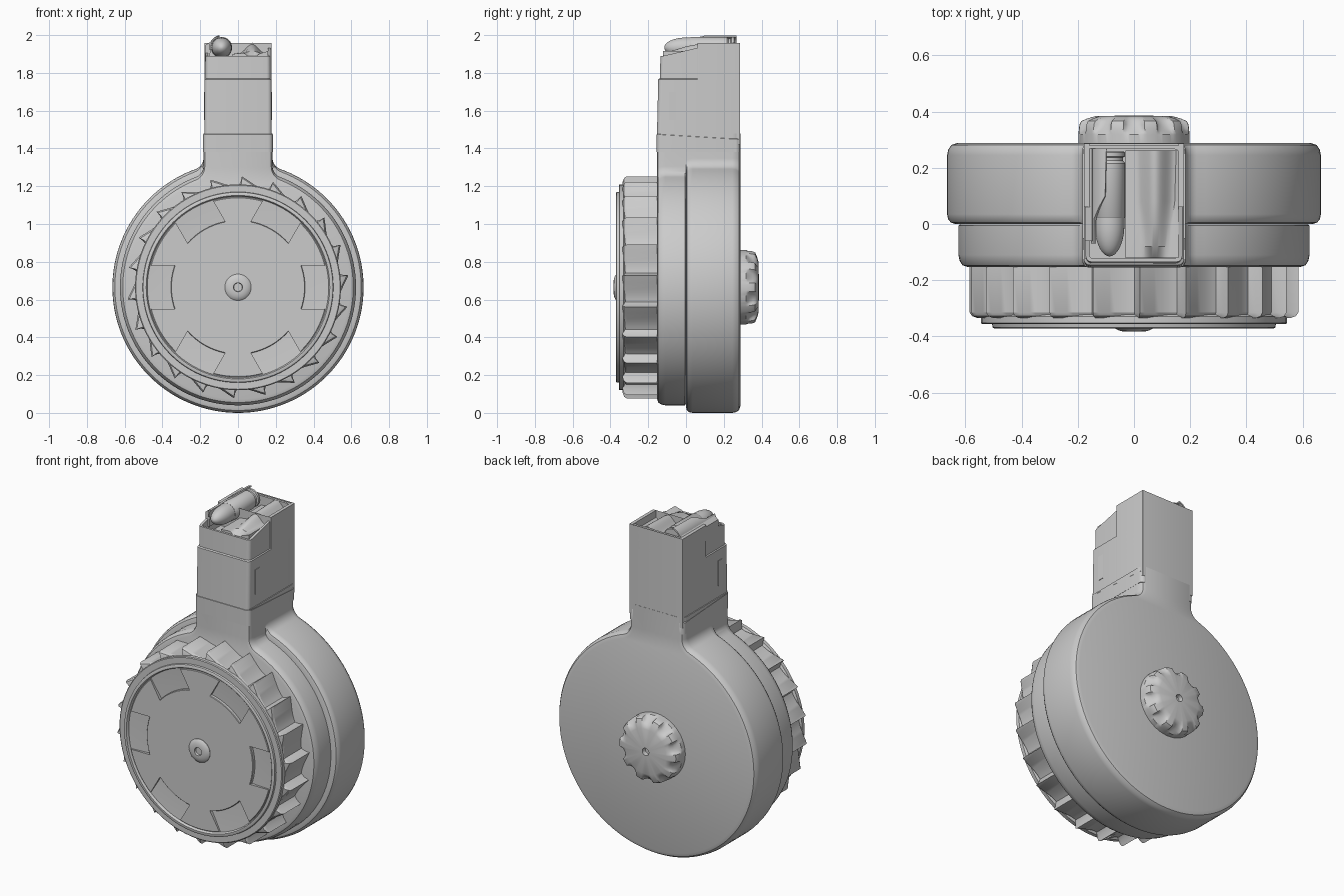
import bpy, bmesh
from math import sin, cos, pi, tau, sqrt, atan2, radians

if "Cube" in bpy.data.objects:
    bpy.data.objects.remove(bpy.data.objects["Cube"])

CZ = 0.665  # height of the drum axis


def loft(name, rings, caps=True, angle=35, closed=False):
    """Skin equal-length closed rings; closed joins the last ring to the first."""
    bm = bmesh.new()
    vs = [[bm.verts.new(p) for p in ring] for ring in rings]
    n = len(rings[0])
    pairs = list(zip(vs, vs[1:])) + ([(vs[-1], vs[0])] if closed else [])
    for a, b in pairs:
        for i in range(n):
            j = (i + 1) % n
            bm.faces.new((a[i], a[j], b[j], b[i]))
    if caps and not closed:
        bm.faces.new(vs[0])
        bm.faces.new(vs[-1][::-1])
    bmesh.ops.recalc_face_normals(bm, faces=bm.faces)
    me = bpy.data.meshes.new(name)
    bm.to_mesh(me)
    bm.free()
    ob = bpy.data.objects.new(name, me)
    bpy.context.collection.objects.link(ob)
    bpy.ops.object.select_all(action='DESELECT')
    ob.select_set(True)
    bpy.context.view_layer.objects.active = ob
    bpy.ops.object.shade_smooth_by_angle(angle=radians(angle))
    return ob


def circle(r, y, n=96, x=0, z=CZ):
    return [(x + r * cos(tau * i / n), y, z + r * sin(tau * i / n)) for i in range(n)]


def lathe(name, profile, n=96, x=0, z=CZ, closed=False):
    return loft(name, [circle(r, y, n, x, z) for r, y in profile], closed=closed)


def keyhole(r, w, f, y, top=1.48):
    """Drum circle blended by fillets f into a neck of half width w."""
    cx, cz = w + f, sqrt((r + f) ** 2 - (w + f) ** 2)
    a0 = atan2(cz, cx)
    half = [(w, top)]
    half += [(cx + f * cos(pi + a0 * k / 8), cz + CZ + f * sin(pi + a0 * k / 8)) for k in range(9)]
    half += [(r * cos(a0 - (a0 + pi / 2) * k / 56), CZ + r * sin(a0 - (a0 + pi / 2) * k / 56))
             for k in range(1, 57)]
    return [(px, y, pz) for px, pz in half] + [(-px, y, pz) for px, pz in half[-2::-1]]


def rrect(x0, x1, y0, y1, r, zf):
    """Rounded rectangle in xy whose height is zf(y), with extra points on the sides."""
    pts = []
    for cx, cy, a in ((x1 - r, y1 - r, 0), (x0 + r, y1 - r, 90), (x0 + r, y0 + r, 180), (x1 - r, y0 + r, 270)):
        pts += [(cx + r * cos(radians(a + 18 * k)), cy + r * sin(radians(a + 18 * k))) for k in range(6)]
        if a == 90:
            pts += [(x0, 0.072), (x0, 0.068)]
        if a == 270:
            pts += [(x1, 0.068), (x1, 0.072)]
    return [(px, py, zf(py)) for px, py in pts]


# Drum bodies, each blended into the neck
loft("rear_drum", [keyhole(r, w, f, y) for r, w, f, y in (
    (0.635, 0.183, 0.08, 0.0), (0.652, 0.183, 0.07, 0.005), (0.662, 0.183, 0.06, 0.018), (0.665, 0.183, 0.06, 0.035),
    (0.665, 0.183, 0.06, 0.245), (0.661, 0.180, 0.064, 0.265), (0.650, 0.170, 0.075, 0.281), (0.630, 0.152, 0.095, 0.288))])
loft("front_drum", [keyhole(r, w, f, y) for r, w, f, y in (
    (0.592, 0.160, 0.09, -0.153), (0.610, 0.176, 0.075, -0.147), (0.620, 0.182, 0.065, -0.132),
    (0.625, 0.183, 0.06, -0.11), (0.625, 0.183, 0.06, -0.006), (0.615, 0.183, 0.06, 0.001))])

# Ratchet grip ring with saw teeth
TEETH, STEP = 22, 10


def tooth_ring(k, y):
    pts = []
    for i in range(TEETH * STEP):
        t = (i % STEP) / (STEP - 1)
        r = 0.588 - 0.052 * (sin(t * pi / 2 / 0.85) if t < 0.9 else 0.55)
        a = -tau * (i // STEP + min(t, 0.97)) / TEETH + radians(88)
        pts.append((r * k * cos(a), y, CZ + r * k * sin(a)))
    return pts


loft("ratchet_ring", [tooth_ring(k, y) for k, y in ((1, -0.14), (1, -0.315), (0.985, -0.328), (0.95, -0.335))], angle=30)

# Front cover and its notched panel
lathe("front_cover", [(0.5, -0.3), (0.545, -0.33), (0.545, -0.352), (0.54, -0.356), (0.505, -0.356), (0.503, -0.368),
                      (0.498, -0.371), (0.486, -0.371), (0.483, -0.368), (0.480, -0.356), (0.35, -0.345), (0.05, -0.345)])


def panel_ring(y, d):
    pts = []
    for k in range(6):
        base = k * pi / 3
        ai, ao = radians(19), radians(14)
        for s in range(9):
            a = base - ai + 2 * ai * s / 8
            pts.append((0.355 - d, a))
        for s in range(13):
            a = base + ao + (pi / 3 - 2 * ao) * s / 12
            pts.append((0.476 - d, a))
    return [(r * cos(a), y, CZ + r * sin(a)) for r, a in pts]


loft("notched_panel", [panel_ring(-0.34, 0), panel_ring(-0.362, 0), panel_ring(-0.365, 0.003)])

# Centre screw with a socket
lathe("centre_screw", [(0.07, -0.35), (0.07, -0.368), (0.064, -0.374), (0.05, -0.380), (0.035, -0.383),
                       (0.024, -0.383), (0.022, -0.370)], 40)

# Rear winding knob with scalloped edge
def knob_ring(r, y, amp):
    pts = []
    for i in range(160):
        u = ((i / 16) % 1 - 0.5) / 0.30
        rr = r - amp * sqrt(max(0, 1 - u * u))
        pts.append((rr * cos(tau * i / 160), y, CZ + rr * sin(tau * i / 160)))
    return pts


loft("rear_knob", [knob_ring(*v) for v in (
    (0.197, 0.28, 0), (0.197, 0.318, 0), (0.197, 0.326, 0.007), (0.196, 0.338, 0.018), (0.194, 0.354, 0.026),
    (0.188, 0.366, 0.028), (0.165, 0.376, 0.014), (0.135, 0.384, 0), (0.022, 0.386, 0), (0.02, 0.36, 0))])

# Neck collar and hollow upper box
loft("neck_collar", [rrect(-w, w, y0, y1, 0.025, zf) for w, y0, y1, zf in (
    (0.184, -0.155, 0.287, lambda y: 1.38), (0.184, -0.155, 0.287, lambda y: 1.465 - 0.06 * y),
    (0.178, -0.150, 0.283, lambda y: 1.472 - 0.06 * y))])


def lip_height(y):
    return 1.955 if y > 0.07 else 1.89 + 0.045 * max(0, (y + 0.12) / 0.19)


loft("upper_box", [
    rrect(-0.174, 0.174, -0.150, 0.280, 0.022, lambda y: 1.42), rrect(-0.172, 0.172, -0.135, 0.280, 0.022, lip_height),
    rrect(-0.158, 0.158, -0.122, 0.266, 0.012, lip_height), rrect(-0.158, 0.158, -0.122, 0.266, 0.012, lambda y: 1.82)])

# Sleeves: low one around the front, tall one around the back
loft("lower_sleeve", [rrect(-w, w, y0, 0.284, 0.022, lambda y, z=z: z) for w, y0, z in (
    (0.178, -0.155, 1.42), (0.178, -0.147, 1.765), (0.172, -0.141, 1.77))])
loft("rear_sleeve", [rrect(-w, w, 0.06, 0.287, 0.004, lambda y, z=z: z) for w, z in (
    (0.178, 1.42), (0.178, 1.958), (0.158, 1.958), (0.158, 1.82))])
for s in (-1, 1):
    loft("side_rib", [[(s * x, y, z) for y, z in ((-0.09, 1.55), (-0.05, 1.55), (-0.05, 1.70), (-0.09, 1.70))]
                      for x in (0.170, 0.181)])

# Round resting in the mouth
BX, BZ = -0.087, 1.934
lathe("round_case", [(0.050, 0.258), (0.055, 0.254), (0.055, 0.240), (0.047, 0.236), (0.047, 0.226),
                     (0.056, 0.216), (0.056, 0.025), (0.054, 0.022)], 36, BX, BZ)
lathe("round_tip", [(0.053, 0.03), (0.053, 0.0)] + [(0.053 * cos(k * pi / 18), -0.115 * sin(k * pi / 18))
                                                    for k in range(1, 9)] + [(0.003, -0.115)], 36, BX, BZ)


# Feed lips curling over the mouth
def lip(name, cx, cz, ro, spans):
    rings = []
    for y, a0, a1 in spans:
        arc = [radians(a0 + (a1 - a0) * k / 10) for k in range(11)]
        rings.append([(cx + ro * cos(a), y, cz + ro * sin(a)) for a in arc] +
                     [(cx + (ro - 0.009) * cos(a), y, cz + (ro - 0.009) * sin(a)) for a in reversed(arc)])
    loft(name, rings)


lip("left_feed_lip", BX, BZ, 0.066, [(-0.07, 190, 148), (0.02, 190, 146), (0.06, 190, 125), (0.10, 190, 104), (0.268, 190, 100)])
loft("left_lip_root", [[(x, y, z) for x, z in ((-0.174, 1.86), (-0.174, 1.945), (-0.150, 1.962), (-0.144, 1.95), (-0.15, 1.86))]
                       for y in (-0.06, 0.268)])

# Follower hump beside the round
def follower_ring(y, h, w):
    top = [(-0.03, 1.90)] + [(0.075 + w * (k / 8 - 1), 1.905 + h * sin(k * pi / 16) ** 2) for k in range(17)] + [(0.158, 1.915)]
    return [(x, y, z) for x, z in top] + [(0.158, y, 1.80), (-0.03, y, 1.80)]


loft("follower", [follower_ring(*v) for v in ((-0.121, -0.03, 0.05), (-0.08, 0.01, 0.055), (0.0, 0.035, 0.06),
                                              (0.08, 0.05, 0.07), (0.262, 0.055, 0.075))])
